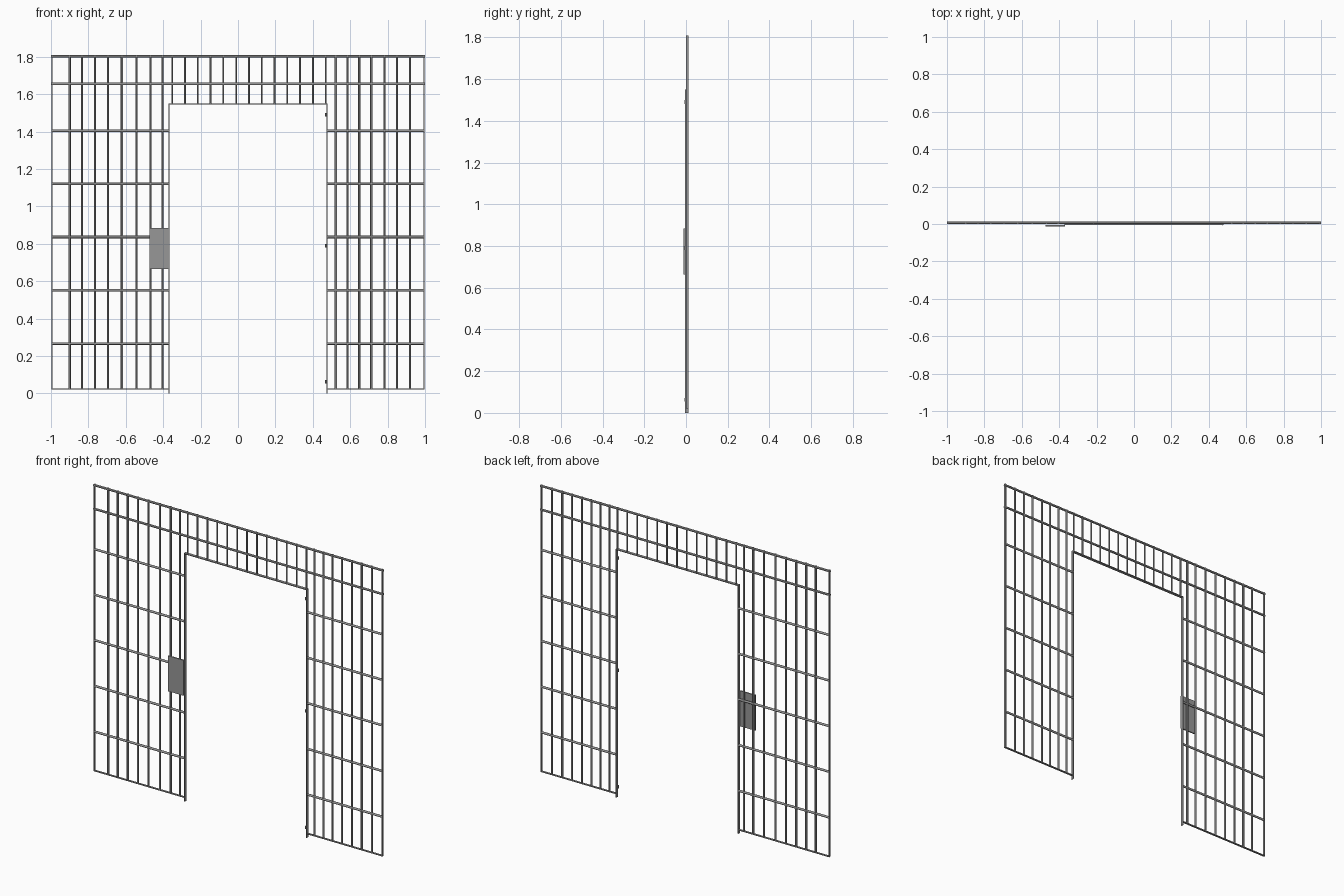
import bpy
from math import pi

cube = bpy.data.objects.get("Cube")
if cube:
    bpy.data.objects.remove(cube, do_unlink=True)

steel = bpy.data.materials.new("grey steel")
steel.use_nodes = True
GREY = (0.31, 0.31, 0.31, 1)
steel.diffuse_color = GREY
steel.node_tree.nodes["Principled BSDF"].inputs["Base Color"].default_value = GREY


def box(name, x, y, z):
    """Box spanning the (low, high) ranges x, y and z."""
    bpy.ops.mesh.primitive_cube_add(size=1, location=[sum(r) / 2 for r in (x, y, z)])
    ob = bpy.context.object
    ob.name = name
    ob.scale = [r[1] - r[0] for r in (x, y, z)]
    bpy.ops.object.transform_apply(location=False, rotation=False, scale=True)
    ob.data.materials.append(steel)


def rod(name, centre, radius, length, turn=0):
    """Round rod, upright unless turned about y."""
    bpy.ops.mesh.primitive_cylinder_add(vertices=12, radius=radius, depth=length,
                                        location=centre, rotation=(0, turn, 0))
    ob = bpy.context.object
    ob.name = name
    ob.data.materials.append(steel)
    bpy.ops.object.shade_smooth_by_angle()


def rail(name, span, z):
    rod(name, (sum(span) / 2, MID_Y, z), 0.0068, span[1] - span[0], pi / 2)


def around(c, width):
    return (c - width / 2, c + width / 2)


TOP, BASE, LINTEL = 1.81, 0.021, 1.55
DOOR_L, DOOR_R = 0.475, -0.368
MID_Y = 0.006
BAR_Y = (0.0, 0.012)

# Upright bars of the two side panels
for x in (-0.9, -0.834, -0.765, -0.695, -0.621, -0.543, -0.468, -0.404,
          0.523, 0.585, 0.649, 0.713, 0.783, 0.85, 0.92):
    rod("upright_bar", (x, MID_Y, (BASE + TOP) / 2), 0.0062, TOP - BASE)

# Flat bars closing the outer ends
for x in (-0.994, 0.994):
    box("end_bar", around(x, 0.007), BAR_Y, (BASE, TOP))

# Short bars above the doorway
for i in range(13):
    rod("lintel_bar", (-0.352 + i * 0.0684, MID_Y, (LINTEL + TOP) / 2), 0.0047, TOP - LINTEL)

# Rails across the whole width
for z in (1.803, 1.655):
    rail("full_rail", (-1, 1), z)

# Rails on each side panel, with a thin strip at the foot
for side, span in (("right", (-0.997, DOOR_R)), ("left", (DOOR_L, 0.997))):
    for z in (1.404, 1.12, 0.836, 0.551, 0.266):
        rail(side + "_rail", span, z)
    box(side + "_foot_strip", span, BAR_Y, around(0.023, 0.005))

# Doorway frame of thin flat bar
FRAME_Y = (-0.005, 0.013)
for name, x in (("right_jamb", DOOR_R), ("left_jamb", DOOR_L)):
    box(name, around(x, 0.005), FRAME_Y, (0, LINTEL))
box("door_head", (DOOR_R, DOOR_L), FRAME_Y, around(LINTEL - 0.003, 0.005))

# Lock plate
box("lock_plate", (-0.473, DOOR_R), (-0.013, -0.005), (0.664, 0.885))

# Hinge pins on the left jamb
for z in (0.063, 0.79, 1.49):
    rod("hinge_pin", (DOOR_L - 0.004, -0.002, z), 0.005, 0.018)
